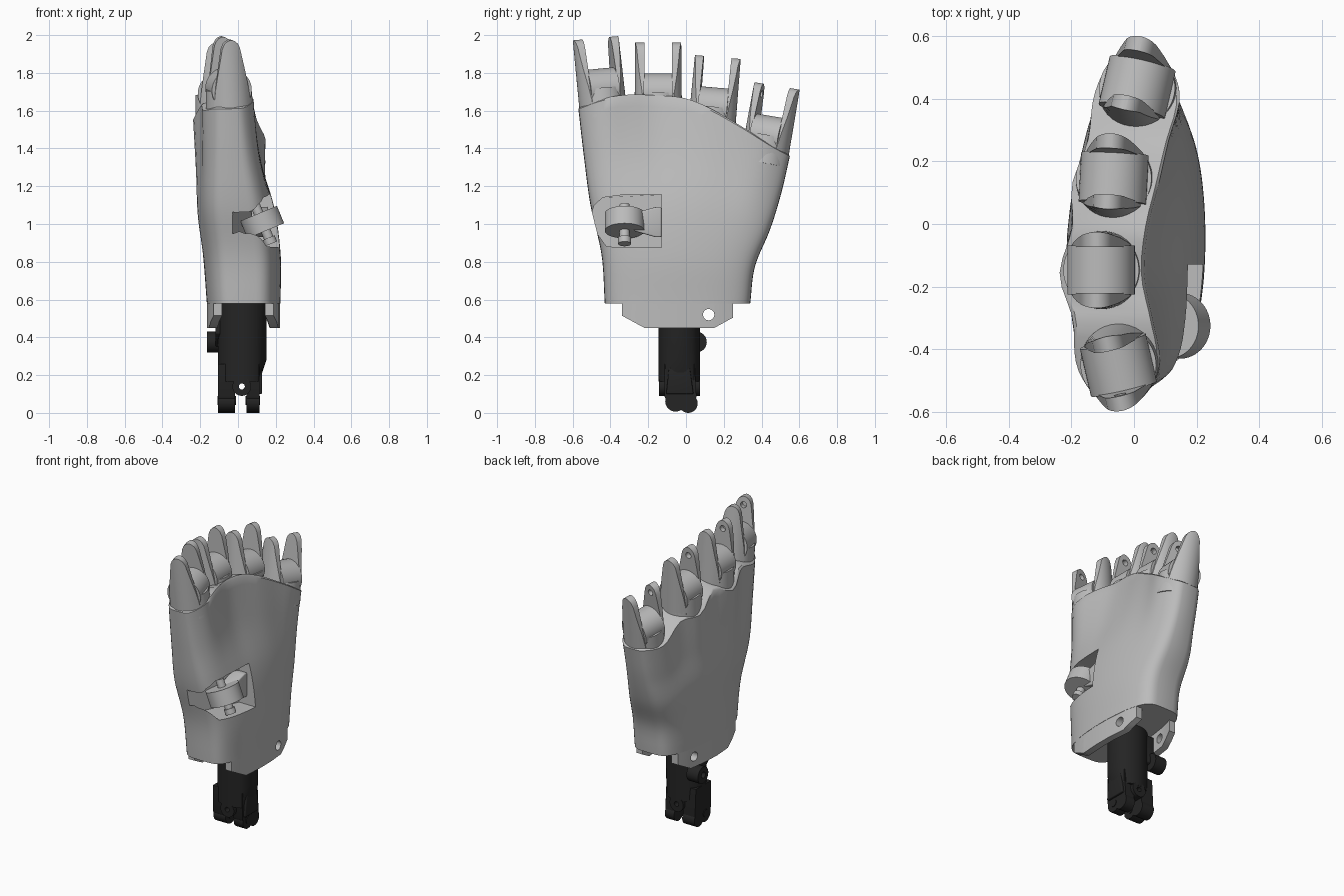
import bpy, bmesh, math
from mathutils import Matrix, Vector

if "Cube" in bpy.data.objects:
    bpy.data.objects.remove(bpy.data.objects["Cube"])


def material(name, v):
    m = bpy.data.materials.new(name)
    m.use_nodes = True
    m.diffuse_color = (v, v, v, 1)
    m.node_tree.nodes["Principled BSDF"].inputs["Base Color"].default_value = (v, v, v, 1)
    return m


GREY, BLACK = material("light grey", 0.5), material("near black", 0.018)


def smooth(ob):
    bpy.ops.object.select_all(action='DESELECT')
    ob.select_set(True)
    bpy.context.view_layer.objects.active = ob
    bpy.ops.object.shade_smooth_by_angle(angle=math.radians(35))


def finish(name, bm, mat, matrix=None):
    bmesh.ops.recalc_face_normals(bm, faces=bm.faces)
    if matrix:
        bm.transform(matrix)
    me = bpy.data.meshes.new(name)
    bm.to_mesh(me)
    bm.free()
    me.materials.append(mat)
    ob = bpy.data.objects.new(name, me)
    bpy.context.collection.objects.link(ob)
    smooth(ob)
    return ob


def loft(bm, rows, caps=True):
    """Skin closed rings of points; returns the rings of vertices."""
    rings = [[bm.verts.new(p) for p in row] for row in rows]
    n = len(rings[0])
    for r0, r1 in zip(rings, rings[1:]):
        for k in range(n):
            bm.faces.new((r0[k], r0[(k + 1) % n], r1[(k + 1) % n], r1[k]))
    if caps:
        bm.faces.new(rings[0])
        bm.faces.new(rings[-1])
    return rings


def prism(name, pts, a, b, mat, bevel=0.0):
    """Extrude a yz outline along x from a to b."""
    bm = bmesh.new()
    loft(bm, [[(v, y, z) for y, z in pts] for v in (a, b)])
    if bevel:
        bmesh.ops.recalc_face_normals(bm, faces=bm.faces)
        bmesh.ops.bevel(bm, geom=bm.edges[:], offset=bevel, segments=3, affect='EDGES', profile=0.5)
    return finish(name, bm, mat)


def rod(name, p, q, r, mat, matrix=None, r2=None, seg=32):
    """Cylinder or cone from p to q."""
    p, q = Vector(p), Vector(q)
    bm = bmesh.new()
    bmesh.ops.create_cone(bm, cap_ends=True, segments=seg, radius1=r,
                          radius2=r if r2 is None else r2, depth=(q - p).length)
    bm.transform(Matrix.Translation((p + q) / 2) @ (q - p).to_track_quat('Z', 'Y').to_matrix().to_4x4())
    return finish(name, bm, mat, matrix)


def cut(ob, *cutters):
    """Subtract all cutters at once and remove them."""
    bpy.ops.object.select_all(action='DESELECT')
    for c in cutters:
        c.select_set(True)
    bpy.context.view_layer.objects.active = cutters[0]
    if len(cutters) > 1:
        bpy.ops.object.join()
    mod = ob.modifiers.new("cut", 'BOOLEAN')
    mod.object, mod.operation, mod.solver = cutters[0], 'DIFFERENCE', 'EXACT'
    bpy.context.view_layer.objects.active = ob
    bpy.ops.object.modifier_apply(modifier=mod.name)
    bpy.data.objects.remove(cutters[0])
    smooth(ob)


def curve(xs, ys, x):
    """Smooth interpolation through a few knots."""
    i = max(0, min(len(xs) - 2, sum(x >= k for k in xs) - 1))
    slope = lambda k: (ys[min(k + 1, len(xs) - 1)] - ys[max(k - 1, 0)]) / (xs[min(k + 1, len(xs) - 1)] - xs[max(k - 1, 0)])
    h = xs[i + 1] - xs[i]
    t = (x - xs[i]) / h
    return ((2*t**3 - 3*t**2 + 1) * ys[i] + (t**3 - 2*t**2 + t) * h * slope(i)
            + (3*t**2 - 2*t**3) * ys[i + 1] + (t**3 - t**2) * h * slope(i + 1))


# Palm shell: rings lofted from the wrist up to the slanted, scalloped rim
T = (0, .25, .5, .75, 1)
S = (-1, -.8, -.53, -.27, 0, .24, .5, .76, 1)
Y0, Y1 = (-.43, -.447, -.505, -.54, -.57), (.34, .365, .445, .505, .55)
LOW, HIGH = (-.165, -.185, -.215, -.21, -.21), (.225, .225, .20, .17, .15)
BLEND = (0, 0, .1, .55, 1)
RIM_LOW = (-.18, -.215, -.205, -.24, -.197, -.2, -.155, -.155, -.13)
RIM_HIGH = (.09, .115, .07, .035, .045, .08, .12, .175, .16)
RIM_Z = (1.61, 1.655, 1.675, 1.67, 1.655, 1.605, 1.525, 1.44, 1.36)
DROP = (0, .06, .05, .12, .06, .12, .05, .08, 0)
N, LEVELS = 72, 22


def palm_point(t, s, sign, inset=1.0):
    """Shell point at height t, position s along the width, on the +x or -x side."""
    a, b, w = curve(T, Y0, t), curve(T, Y1, t), curve(T, BLEND, t)
    lo = (curve(T, LOW, t) + .07 * max(0, s) * min(1, .3 + t)) * (1 - w) + curve(S, RIM_LOW, s) * w
    hi = curve(T, HIGH, t) * (1 - w) + curve(S, RIM_HIGH, s) * w
    side = sign * max(0, 1 - s * s) ** 0.225
    top = curve(S, RIM_Z, s) - curve(S, DROP, s) * (1 - side) / 2
    x = (lo + hi) / 2 + (hi - lo) / 2 * side * inset
    y = (a + b) / 2 + (b - a) / 2 * s * (1 - (1 - inset) * .35)
    return Vector((x, y, .58 + (top - .58) * t))


def palm_ring(t, inset=1.0, lift=0.0):
    return [palm_point(t, -math.cos(2 * math.pi * k / N), 1 if k <= N // 2 else -1, inset)
            + Vector((0, 0, lift)) for k in range(N)]


bm = bmesh.new()
rings = loft(bm, [palm_ring(i / LEVELS) for i in range(LEVELS + 1)] + [palm_ring(1, .93, .012)], caps=False)
for ring in (rings[0], rings[-1]):
    for k in range(N // 2):
        quad = [ring[k], ring[k + 1], ring[(N - k - 1) % N], ring[(N - k) % N]]
        bm.faces.new(list(dict.fromkeys(quad)))
palm = finish("palm_shell", bm, GREY)

# Thumb pocket with a sloping floor
outline = [(-.13, .875), (-.42, .88), (-.47, .95), (-.502, 1.05), (-.485, 1.1), (-.44, 1.14), (-.33, 1.155), (-.13, 1.155)]
cutter = prism("pocket_cutter", outline, 0, .4, GREY)
for v in cutter.data.vertices:
    if v.co.x < .1:
        v.co.x = .10 if v.co.y > -.2 else -.03
cut(palm, cutter)

# Thumb knuckle: tilted disc on a pin, with a lug reaching into the pocket
hub, tilt = Vector((.128, -.325, 1.01)), Vector((-.38, 0, .92))
rod("thumb_knuckle", hub - tilt * .05, hub + tilt * .05, .105, GREY, seg=48)
rod("thumb_pin", hub - tilt * .125, hub + tilt * .10, .026, GREY)
rod("thumb_pin_head", hub - tilt * .125, hub - tilt * .09, .034, GREY)
prism("thumb_lug", [(-.30, .97), (-.30, 1.05), (-.16, 1.09), (-.13, 1.09), (-.13, .93), (-.16, .93)], .07, .16, GREY, .008)

# Wrist tabs that carry the shell wall downward, with bolt holes
TAB = [(-.34, .515), (-.28, .4825), (-.22, .45), (-.1, .45), (.03, .45), (.15, .45), (.2, .4775), (.25, .505)]
for name, sign in (("palm_side_tab", 1), ("back_side_tab", -1)):
    rows = []
    for y, z in TAB:
        x = palm_point(0, (y + .045) / .385, sign).x - sign * .001
        rows.append([(x, y, .6), (x, y, z), (x - sign * .045, y, z), (x - sign * .045, y, .6)])
    bm = bmesh.new()
    loft(bm, rows)
    ob = finish(name, bm, GREY)
    cut(ob, *[rod("bolt_cutter", (sign * .05, y, .52), (sign * .3, y, .52), .03, GREY) for y in (-.21, .12)])

# Finger bases: tapered cup, rounded saddle and two pronged ears with a pin hole
PZ = (-.14, -.06, .02, .10, .18, .225, .25, .263, .27)
PW = (.100, .098, .088, .073, .057, .048, .036, .022, .006)
COLS = 10


def finger(name, origin, lean, twist):
    mat = (Matrix.Translation(origin) @ Matrix.Rotation(math.radians(-lean), 4, 'X')
           @ Matrix.Rotation(math.radians(-3), 4, 'Y') @ Matrix.Rotation(math.radians(twist), 4, 'Z'))
    rod(name + "_cup", (0, 0, -.15), (0, 0, 0), .128, GREY, mat, .121, 48)
    rod(name + "_saddle", (0, -.078, 0), (0, .078, 0), .108, GREY, mat, seg=48)
    for end, sign in (("front", -1), ("back", 1)):
        rows = []
        for z, w in zip(PZ, PW):
            xs = [w * (2 * c / COLS - 1) for c in range(COLS + 1)]
            r = .126 - .01 * (z + .16)
            rows.append([(x, sign * math.sqrt(r * r - x * x), z) for x in xs]
                        + [(x, sign * .074, z) for x in reversed(xs)])
        bm = bmesh.new()
        loft(bm, rows)
        ob = finish(f"{name}_{end}_ear", bm, GREY, mat)
        cut(ob, rod("pin_cutter", (0, sign * .05, .215), (0, sign * .108, .215), .02, GREY, mat, seg=20))


finger("index_finger", (-.05, -.45, 1.715), -6, 13)
finger("middle_finger", (-.105, -.147, 1.69), 0, 0)
finger("ring_finger", (-.065, .145, 1.615), 5, -3)
finger("little_finger", (.01, .435, 1.465), 10, -13)

# Dark wrist connector: oval post with a chamfered lower side
bm = bmesh.new()
rows = []
for z, limit in ((.585, .15), (.28, .15), (.165, .112)):
    angles = [2 * math.pi * k / 48 for k in range(48)]
    rows.append([(min(limit, .0225 + .128 * math.cos(a)), -.035 + .11 * math.sin(a), z) for a in angles])
loft(bm, rows)
finish("connector_post", bm, BLACK)

# Rounded tongue with a cross hole between the forks
tongue = rod("connector_tongue", (.02, -.143, .14), (.02, .073, .14), .05, BLACK)
cut(tongue, rod("hole_cutter", (.02, -.3, .14), (.02, .3, .14), .016, BLACK, seg=20))

# Connector forks with rounded knuckle ends
for name, a, b in (("right_fork", -.105, -.015), ("left_fork", .045, .113)):
    prism(name, [(-.115, .26), (-.115, .09), (-.105, .07), (-.09, .04), (.05, .03), (.055, .09), (.045, .26)], a, b, BLACK)
    rod(name + "_knuckle", (a, -.055, .062), (b, -.055, .062), .055, BLACK)
    rod(name + "_toe", (a, .012, .05), (b, .012, .05), .05, BLACK)
    rod(name + "_pin", (a - .004, -.055, .065), (b + .004, -.055, .065), .024, BLACK)
prism("fork_cover", [(-.09, .24), (-.105, .1), (.04, .1), (.02, .24)], .09, .128, BLACK, .006)

# Side hinge eye and its bracket
eye = rod("hinge_eye", (-.165, .055, .375), (-.08, .055, .375), .055, BLACK)
cut(eye, rod("eye_cutter", (-.2, .05, .375), (-.12, .05, .375), .02, BLACK))
prism("hinge_bracket", [(-.08, .56), (-.08, .42), (.0, .35), (.06, .37), (.05, .56)], -.12, -.06, BLACK, .006)
